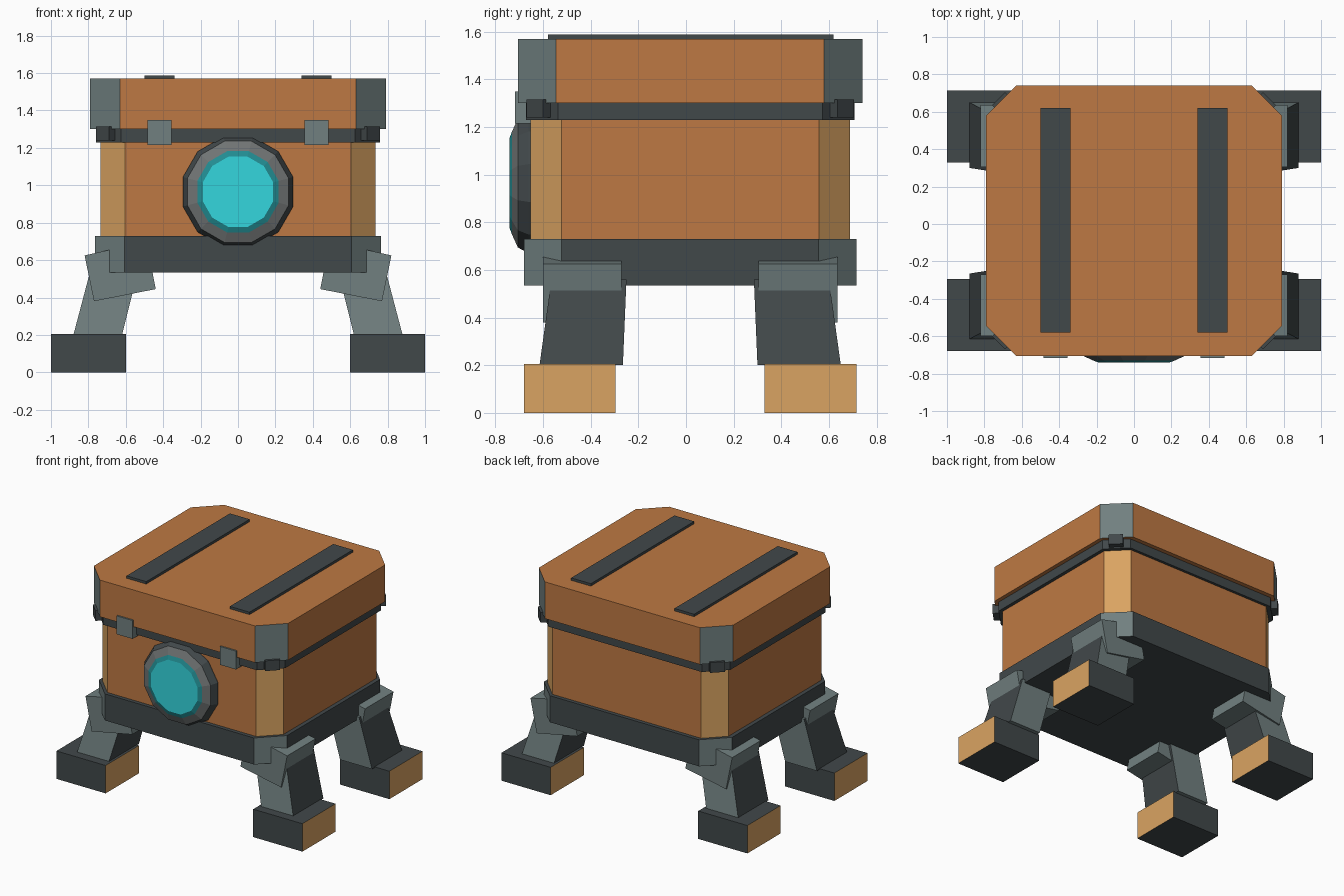
import bpy, bmesh, math
from mathutils import Vector

cube = bpy.data.objects.get("Cube")
if cube:
    bpy.data.objects.remove(cube, do_unlink=True)

MID_Y = 0.0175  # centre line of the chest in depth


def material(name, *rgb):
    lin = [((c / 255 + 0.055) / 1.055) ** 2.4 for c in rgb] + [1.0]
    m = bpy.data.materials.new(name)
    m.use_nodes = True
    m.diffuse_color = lin
    bsdf = m.node_tree.nodes["Principled BSDF"]
    bsdf.inputs["Base Color"].default_value = lin
    bsdf.inputs["Roughness"].default_value = 0.8
    return m


orange = material("orange_wood", 190, 121, 67)
tan = material("pale_wood", 218, 164, 98)
dark = material("dark_metal", 65, 72, 74)
grey = material("grey_metal", 113, 128, 128)
ring_grey = material("lens_ring_grey", 112, 116, 116)
teal = material("deep_teal", 34, 140, 146)
cyan = material("bright_cyan", 52, 214, 222)


def loft(name, rings, mats, rule=None):
    """Skin between equal rings of points, cap both ends, colour by normal rule."""
    bm = bmesh.new()
    loops = [[bm.verts.new(p) for p in ring] for ring in rings]
    for a, b in zip(loops, loops[1:]):
        for i in range(len(a)):
            j = (i + 1) % len(a)
            bm.faces.new((a[i], a[j], b[j], b[i]))
    bm.faces.new(loops[0])
    bm.faces.new(loops[-1])
    bmesh.ops.recalc_face_normals(bm, faces=bm.faces)
    if rule:
        for f in bm.faces:
            f.material_index = rule(f)
    mesh = bpy.data.meshes.new(name)
    bm.to_mesh(mesh)
    bm.free()
    for m in mats:
        mesh.materials.append(m)
    obj = bpy.data.objects.new(name, mesh)
    bpy.context.collection.objects.link(obj)
    return obj


def box(name, x, y, z, mats, rule=None):
    ring = lambda h: [(x[0], y[0], h), (x[1], y[0], h), (x[1], y[1], h), (x[0], y[1], h)]
    return loft(name, [ring(z[0]), ring(z[1])], mats, rule)


def chamfered_slab(name, hx, hy, cut, z0, z1, mats):
    """Eight sided slab whose corner faces take the second material."""
    quarter = [(hx, hy - cut), (hx - cut, hy)]
    pts = quarter + [(-x, y) for x, y in quarter[::-1]]
    pts += [(-x, -y) for x, y in pts]
    is_corner = lambda f: int(min(abs(f.normal.x), abs(f.normal.y)) > 0.3)
    rings = [[(x, y + MID_Y, z) for x, y in pts] for z in (z0, z1)]
    return loft(name, rings, mats, is_corner)


# Chest
chamfered_slab("base", 0.765, 0.6975, 0.158, 0.535, 0.73, [dark, grey])
chamfered_slab("body", 0.735, 0.67, 0.13, 0.73, 1.23, [orange, tan])
chamfered_slab("rim_band", 0.76, 0.69, 0.135, 1.23, 1.3, [dark, dark])
chamfered_slab("lid", 0.79, 0.7225, 0.16, 1.3, 1.57, [orange, grey])

# Lid straps and front latches
for side, s in (("right", -1), ("left", 1)):
    box(f"lid_strap_{side}", (s * 0.34, s * 0.5), (-0.58, 0.62), (1.565, 1.588), [dark])
    box(f"latch_{side}", (s * 0.355, s * 0.485), (-0.717, -0.64), (1.215, 1.35), [grey])

# Round front lens
lens_profile = [(0.305, -0.64), (0.305, -0.662), (0.28, -0.706),
                (0.225, -0.73), (0.195, -0.741)]
lens_rings = []
for r, y in lens_profile:
    angles = [math.radians(15 + 30 * i) for i in range(12)]
    lens_rings.append([(r * math.cos(a), y, 0.965 + r * math.sin(a)) for a in angles])


def lens_colour(f):
    centre = f.calc_center_median()
    if f.normal.y < -0.99:
        return 3
    radius = math.hypot(centre.x, centre.z - 0.965)
    return 2 if radius < 0.215 else 1 if radius < 0.26 else 0


loft("front_lens", lens_rings, [dark, ring_grey, teal, cyan], lens_colour)

# Legs and corner clips, one set per corner
along_x = lambda f: int(abs(f.normal.x) > 0.7)
bracket_profile = [(0.82, 0.625), (0.77, 0.38), (0.44, 0.445),
                   (0.465, 0.575), (0.67, 0.575), (0.685, 0.655)]
shin_bottom = (0.62, 0.88, 0.2825, 0.6325, 0.2)
shin_top = (0.53, 0.785, 0.2675, 0.5825, 0.56)

for end, t in (("front", -1), ("back", 1)):
    for side, s in (("right", -1), ("left", 1)):
        tag = f"{end}_{side}"
        depth = lambda d: MID_Y + t * d

        box(f"foot_{tag}", (s * 0.6, s), (depth(0.3125), depth(0.6975)),
            (0, 0.205), [dark, tan], along_x)

        shin = []
        for x0, x1, d0, d1, z in (shin_bottom, shin_top):
            shin.append([(s * x0, depth(d0), z), (s * x1, depth(d0), z),
                         (s * x1, depth(d1), z), (s * x0, depth(d1), z)])
        loft(f"shin_{tag}", shin, [grey, dark], along_x)

        bracket = [[(s * x, depth(d), z) for x, z in bracket_profile]
                   for d in (0.2875, 0.6175)]
        loft(f"hip_bracket_{tag}", bracket, [grey])

        clip = [(0.69, 0.6875), (0.76, 0.6175), (0.70, 0.5575), (0.63, 0.6275)]
        loft(f"rim_clip_{tag}",
             [[(s * x, depth(d), z) for x, d in clip] for z in (1.24, 1.315)], [dark])
